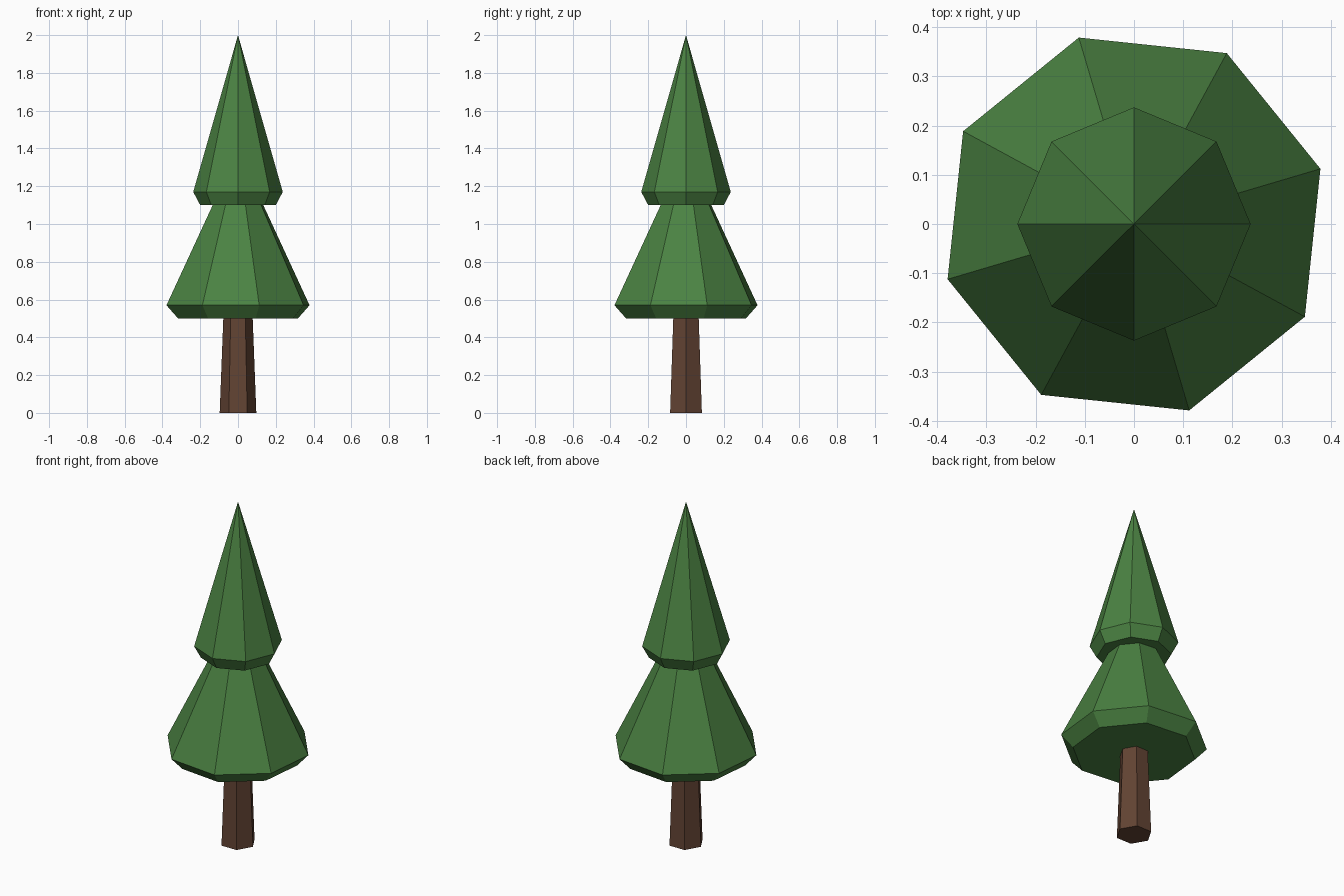
import bpy, bmesh, math

if "Cube" in bpy.data.objects:
    bpy.data.objects.remove(bpy.data.objects["Cube"])


def material(name, srgb):
    m = bpy.data.materials.new(name)
    m.diffuse_color = [(c / 255) ** 2.2 for c in srgb] + [1]
    m.use_nodes = True
    m.node_tree.nodes["Principled BSDF"].inputs["Base Color"].default_value = m.diffuse_color
    return m


def lathe(name, profile, sides, turn, mat):
    """Flat-sided solid from (radius, z) rings; zero radius makes a point."""
    bm = bmesh.new()
    rings = []
    for r, z in profile:
        count = sides if r > 0 else 1
        rings.append([bm.verts.new((r * math.cos(turn + i * math.tau / sides),
                                    r * math.sin(turn + i * math.tau / sides), z))
                      for i in range(count)])
    for low, high in zip(rings, rings[1:]):
        for i in range(sides):
            j = (i + 1) % sides
            if len(high) == 1:
                bm.faces.new((low[i], low[j], high[0]))
            else:
                bm.faces.new((low[i], low[j], high[j], high[i]))
    bm.faces.new(rings[0][::-1])
    if len(rings[-1]) > 1:
        bm.faces.new(rings[-1])
    mesh = bpy.data.meshes.new(name)
    bm.to_mesh(mesh)
    bm.free()
    mesh.materials.append(mat)
    obj = bpy.data.objects.new(name, mesh)
    bpy.context.collection.objects.link(obj)
    return obj


green = material("needle green", (76, 129, 68))
brown = material("bark brown", (98, 69, 54))

# Tapered six-sided trunk
lathe("trunk", [(0.097, 0), (0.077, 0.52)], 6, 0, brown)

# Wide lower foliage, slightly twisted
lathe("lower_foliage", [(0.331, 0.5), (0.395, 0.57), (0, 1.39)], 8,
      math.radians(16.5), green)

# Tall pointed upper foliage
lathe("upper_foliage", [(0.2, 1.1), (0.237, 1.17), (0, 2)], 8, 0, green)
